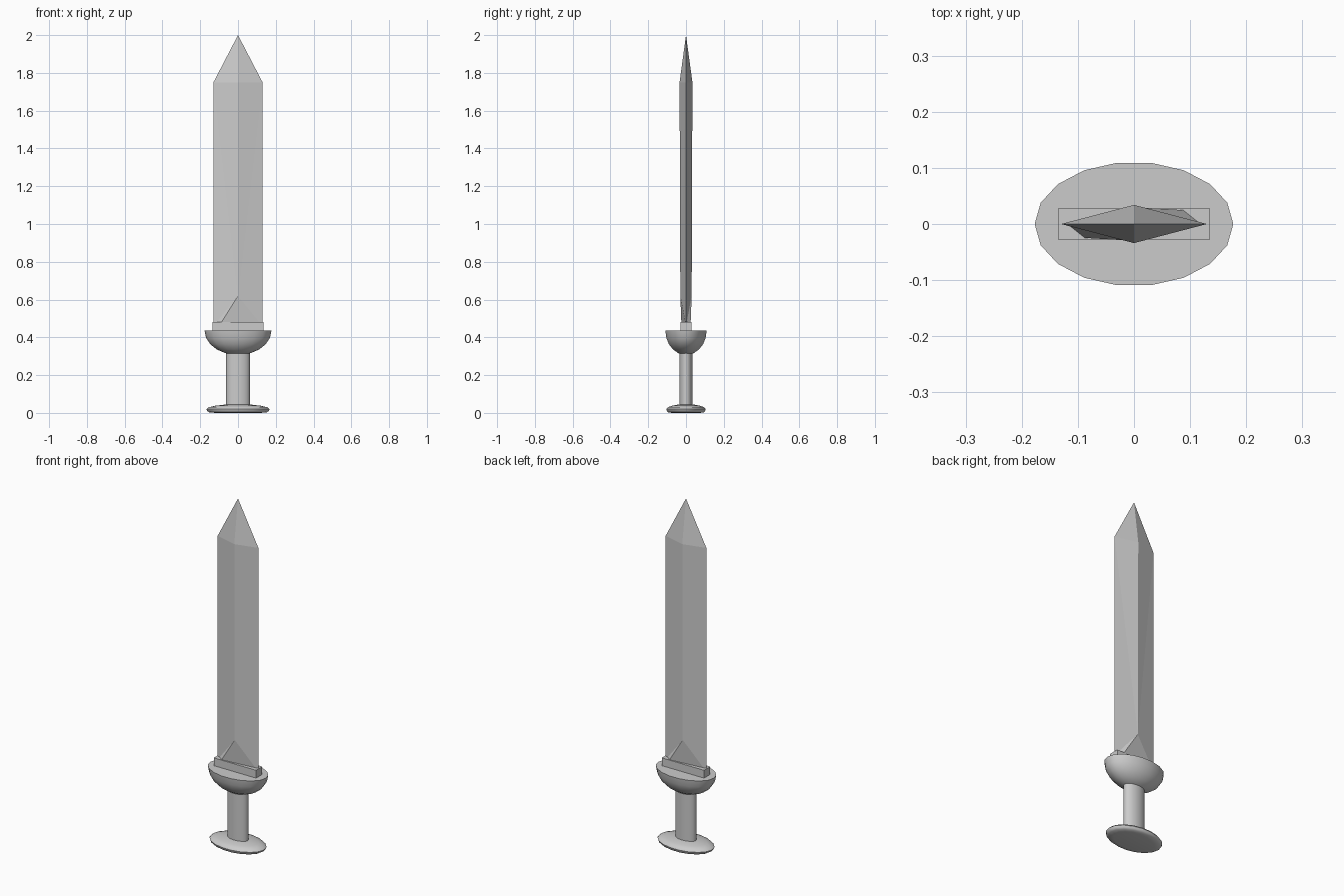
import bpy, bmesh, math

if "Cube" in bpy.data.objects:
    bpy.data.objects.remove(bpy.data.objects["Cube"])


def finish(bm, name, smooth=None):
    bmesh.ops.recalc_face_normals(bm, faces=bm.faces[:])
    mesh = bpy.data.meshes.new(name)
    bm.to_mesh(mesh)
    bm.free()
    obj = bpy.data.objects.new(name, mesh)
    bpy.context.collection.objects.link(obj)
    if smooth:
        bpy.ops.object.select_all(action='DESELECT')
        obj.select_set(True)
        bpy.context.view_layer.objects.active = obj
        bpy.ops.object.shade_smooth_by_angle(angle=math.radians(smooth))
    return obj


def skin(bm, rings):
    for a, b in zip(rings, rings[1:]):
        n = len(a)
        for i in range(n):
            j = (i + 1) % n
            bm.faces.new((a[i], a[j], b[j], b[i]))


def oval_lathe(name, profile, squash, sides=18):
    """Lathe an (x radius, z) profile into a flattened, capped solid."""
    bm = bmesh.new()
    rings = []
    for r, z in profile:
        angles = [2 * math.pi * i / sides for i in range(sides)]
        rings.append([bm.verts.new((r * math.cos(a), r * squash * math.sin(a), z))
                      for a in angles])
    skin(bm, rings)
    bm.faces.new(rings[0])
    bm.faces.new(rings[-1])
    return finish(bm, name, 45)


# Pommel: flattened oval disc
oval_lathe("pommel", [(0.12, 0.0), (0.152, 0.003), (0.163, 0.01), (0.167, 0.02),
                      (0.155, 0.03), (0.12, 0.038), (0.06, 0.045)], 0.63)

# Grip: oval cylinder
oval_lathe("grip", [(0.063, 0.03), (0.063, 0.33)], 0.57)

# Guard: oval half bowl with a flat top
bowl = [(0.177 * math.cos(math.radians(t)), 0.435 - 0.128 * math.sin(math.radians(t)))
        for t in (85, 68, 51, 34, 17, 0)]
oval_lathe("guard", bowl, 0.625)

# Collar: block at the foot of the blade
bm = bmesh.new()
bmesh.ops.create_cube(bm, size=1)
for v in bm.verts:
    v.co = (v.co.x * 0.27, v.co.y * 0.056, 0.455 + v.co.z * 0.05)
finish(bm, "collar")

# Blade: diamond section with a slightly skewed foot and a pointed tip
bm = bmesh.new()
foot, shoulder = [
    [bm.verts.new(p) for p in ((0.13, 0, ze), (s, y, zr), (-0.13, 0, ze), (-s, -y, zr))]
    for ze, zr, s, y in ((0.46, 0.46, 0.1, 0.024), (1.75, 1.75, 0, 0.034))]
ridge = [bm.verts.new((0, s * 0.03, 0.62)) for s in (1, -1)]
tip = bm.verts.new((0, 0, 2.0))
for i, r in ((0, ridge[0]), (2, ridge[1])):
    e0, b, e1 = foot[i], foot[i + 1], foot[(i + 2) % 4]
    t0, t1, t2 = shoulder[i], shoulder[i + 1], shoulder[(i + 2) % 4]
    for f in ((e0, b, r), (e0, r, t0), (r, t1, t0),
              (b, e1, r), (e1, t2, r), (r, t2, t1),
              (t0, t1, tip), (t1, t2, tip)):
        bm.faces.new(f)
bm.faces.new(foot)
finish(bm, "blade")
